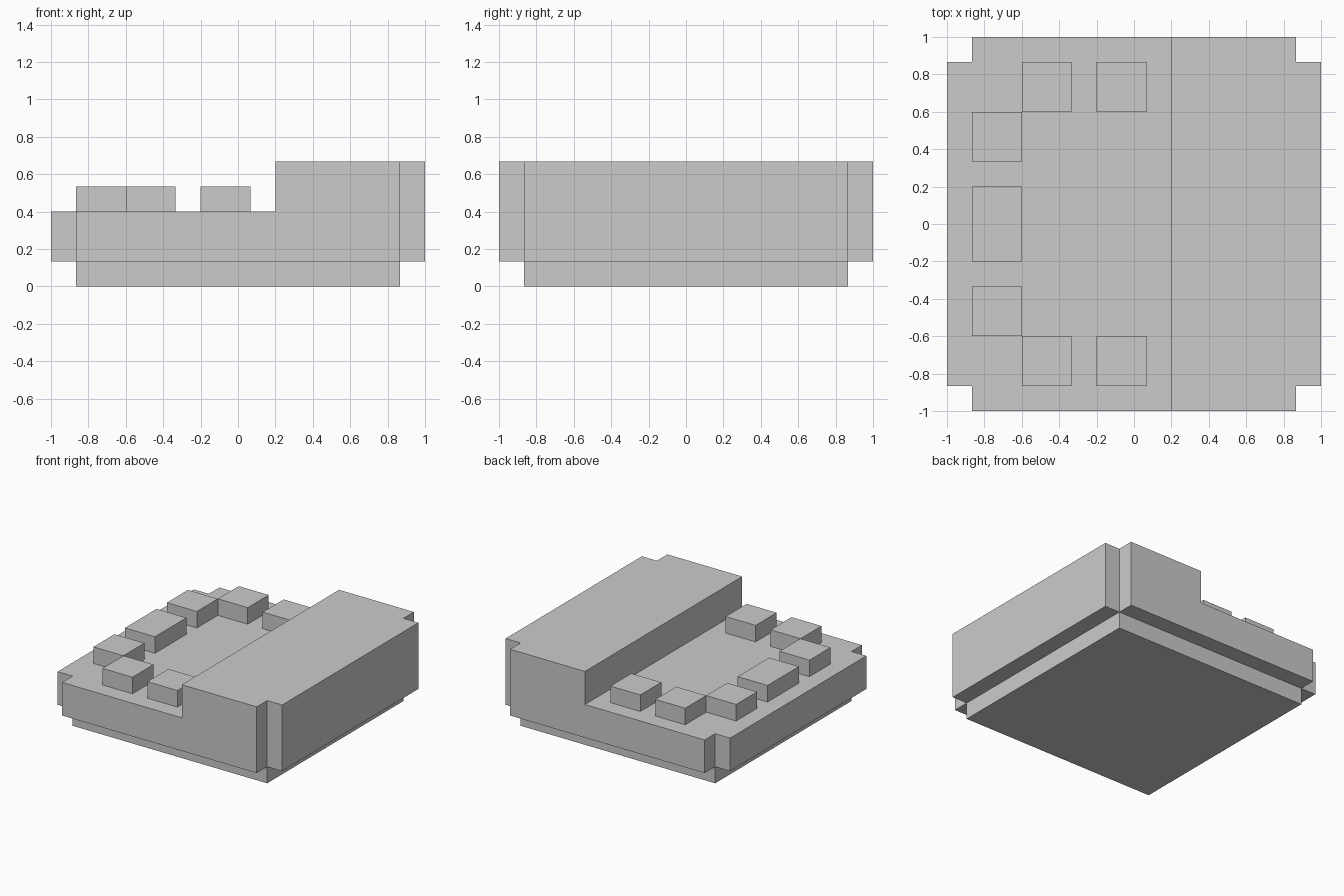
import bpy, bmesh

if "Cube" in bpy.data.objects:
    bpy.data.objects.remove(bpy.data.objects["Cube"])

U = 2 / 30  # modelling grid step; all sizes below are in these steps


def add_object(name, bm):
    bmesh.ops.recalc_face_normals(bm, faces=bm.faces[:])
    mesh = bpy.data.meshes.new(name)
    bm.to_mesh(mesh)
    bm.free()
    obj = bpy.data.objects.new(name, mesh)
    bpy.context.collection.objects.link(obj)
    return obj


def add_box(bm, x0, x1, y0, y1, z0, z1):
    verts = bmesh.ops.create_cube(bm, size=1)["verts"]
    for v in verts:
        v.co = ((x1 if v.co.x > 0 else x0) * U,
                (y1 if v.co.y > 0 else y0) * U,
                (z1 if v.co.z > 0 else z0) * U)


def box(name, *bounds):
    bm = bmesh.new()
    add_box(bm, *bounds)
    return add_object(name, bm)


# Recessed square plinth
box("base", -13, 13, -13, 13, 0, 2)

# Stepped body: side profile swept from front to back
profile = [(-15, 2), (15, 2), (15, 10), (3, 10), (3, 6), (-15, 6)]
bm = bmesh.new()
front, back = ([bm.verts.new((x * U, y * U, z * U)) for x, z in profile]
               for y in (-15, 15))
bm.faces.new(front)
bm.faces.new(back)
for i in range(len(profile)):
    j = (i + 1) % len(profile)
    bm.faces.new((front[i], front[j], back[j], back[i]))
body = add_object("stepped_body", bm)

# Square notches in the four vertical corners
bm = bmesh.new()
for sx in (-1, 1):
    for sy in (-1, 1):
        xs, ys = sorted((13 * sx, 17 * sx)), sorted((13 * sy, 17 * sy))
        add_box(bm, *xs, *ys, 1, 12)
cutter = add_object("corner_cutter", bm)
cutter.hide_render = True
cutter.hide_set(True)
notch = body.modifiers.new("corner_notches", "BOOLEAN")
notch.operation = "DIFFERENCE"
notch.solver = "EXACT"
notch.object = cutter

# Raised blocks around the lower deck, mirrored front to back
blocks = {"inner_block": (-3, 1, 9, 13),
          "outer_block": (-9, -5, 9, 13),
          "side_block": (-13, -9, 5, 9)}
for name, bounds in blocks.items():
    obj = box(name, *bounds, 6, 8)
    mirror = obj.modifiers.new("front_copy", "MIRROR")
    mirror.use_axis = (False, True, False)
    mirror.use_mirror_merge = False
box("center_block", -13, -9, -3, 3, 6, 8)
